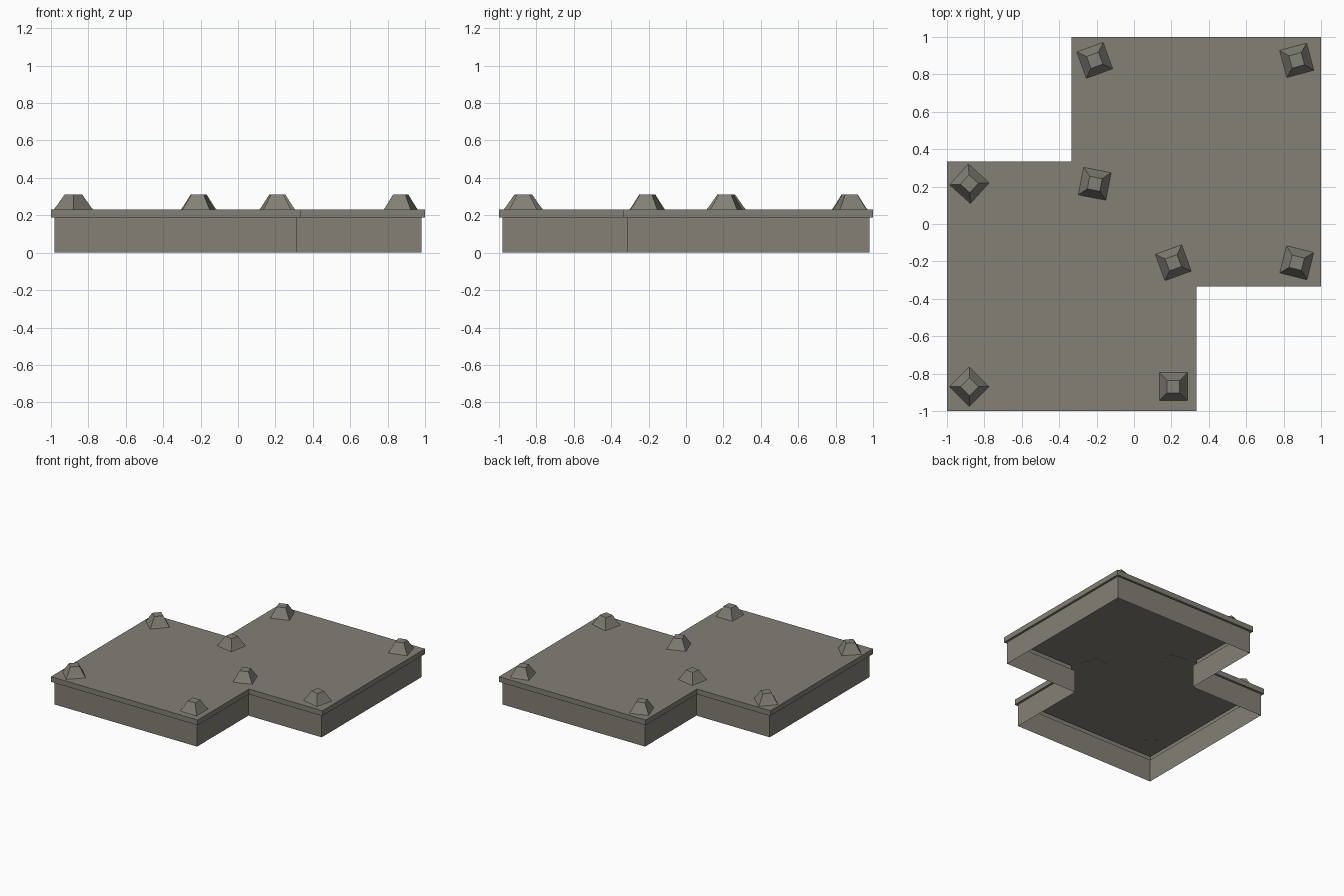
import bpy, bmesh, math

if "Cube" in bpy.data.objects:
    bpy.data.objects.remove(bpy.data.objects["Cube"])

stone = bpy.data.materials.new("grey brown stone")
stone.diffuse_color = (0.225, 0.214, 0.178, 1)
stone.use_nodes = True
stone.node_tree.nodes["Principled BSDF"].inputs["Base Color"].default_value = stone.diffuse_color


def finish(name, bm):
    mesh = bpy.data.meshes.new(name)
    bm.normal_update()
    bm.to_mesh(mesh)
    bm.free()
    mesh.materials.append(stone)
    obj = bpy.data.objects.new(name, mesh)
    bpy.context.collection.objects.link(obj)
    return obj


def loft(name, rings, cap_bottom):
    """Skin counter-clockwise rings from the bottom up and close the top."""
    bm = bmesh.new()
    loops = [[bm.verts.new(p) for p in ring] for ring in rings]
    for low, high in zip(loops, loops[1:]):
        n = len(low)
        for i in range(n):
            j = (i + 1) % n
            bm.faces.new((low[i], low[j], high[j], high[i]))
    bm.faces.new(loops[-1])
    if cap_bottom:
        bm.faces.new(loops[0][::-1])
    return finish(name, bm)


# Platform: two overlapping squares, an overhanging lip, hollow underneath
T = 1 / 3
half = [(-1, T), (-1, -1), (T, -1), (T, -T)]
outline = half + [(-x, -y) for x, y in half]


def ring(inset, z):
    return [(x - math.copysign(inset, x), y - math.copysign(inset, y), z)
            for x, y in outline]


loft("platform", [ring(0.018, 0), ring(0.018, 0.187),
                  ring(0, 0.187), ring(0, 0.23)], False)


# Studs: bevelled square caps, each turned by its own angle
def square(r, z):
    return [(-r, -r, z), (r, -r, z), (r, r, z), (-r, r, z)]


studs = [(-0.21, 0.875, 20), (0.87, 0.875, 15), (-0.88, 0.215, 48),
         (-0.21, 0.215, -11), (0.21, -0.207, 20), (0.87, -0.207, -14),
         (-0.88, -0.87, 45), (0.21, -0.87, 0)]
for k, (x, y, angle) in enumerate(studs, 1):
    stud = loft(f"stud_{k}", [square(0.076, -0.002), square(0.066, 0.015),
                              square(0.034, 0.08)], True)
    stud.location = (x, y, 0.23)
    stud.rotation_euler.z = math.radians(angle)
